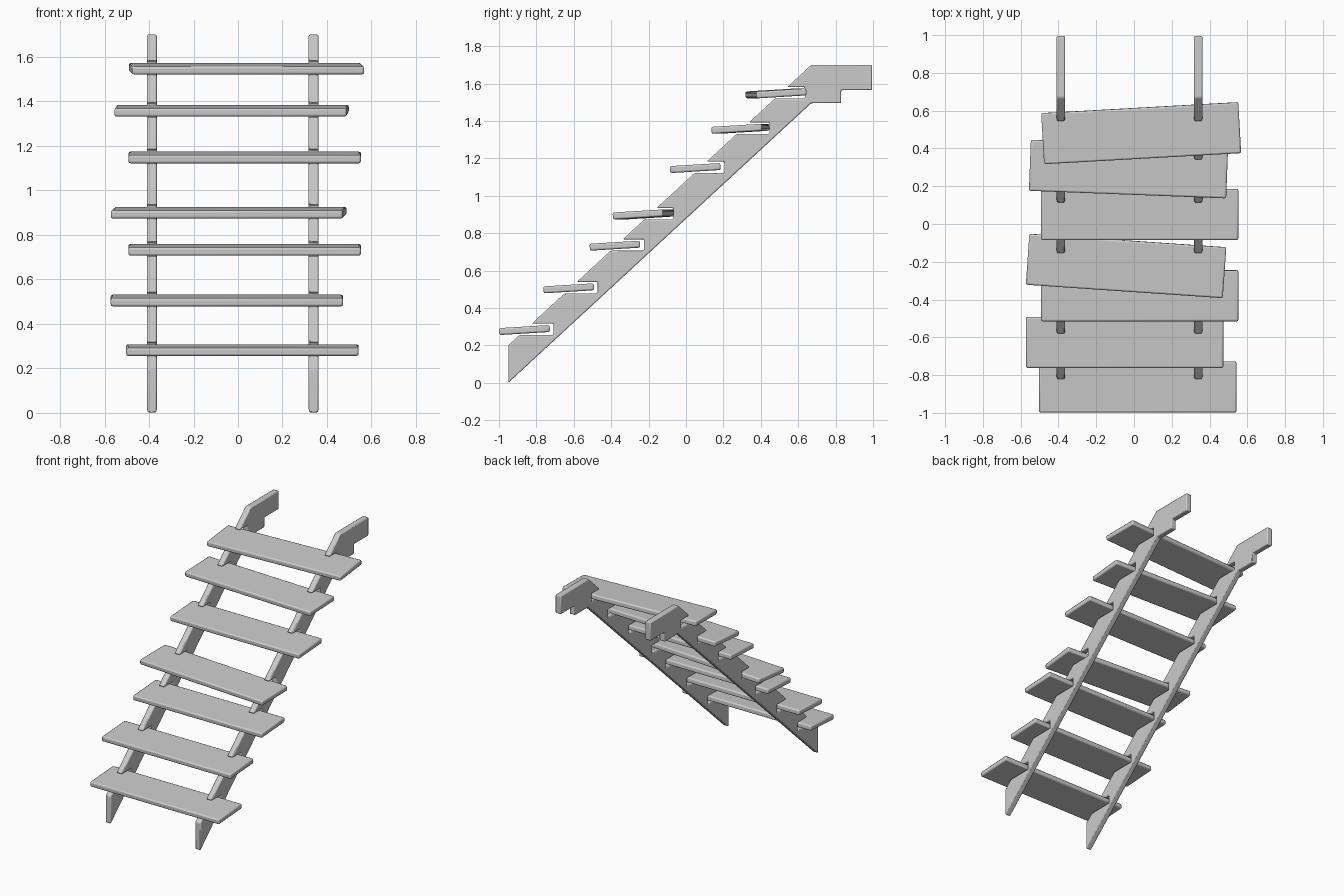
import bpy, bmesh
from math import radians, sin, cos
from mathutils import Matrix

if "Cube" in bpy.data.objects:
    bpy.data.objects.remove(bpy.data.objects["Cube"])

# tread centre (x, y, z) and yaw in degrees
TREADS = [(0.02, -0.863, 0.282, 0), (-0.05, -0.627, 0.505, 0), (0.03, -0.38, 0.733, 0),
          (-0.042, -0.222, 0.90, -3.9), (0.03, 0.05, 1.148, 0),
          (-0.029, 0.291, 1.358, -2.2), (0.038, 0.481, 1.547, 3.2)]
WIDTH, DEPTH, THICK, TILT = 1.045, 0.27, 0.037, 3.5


def finish(name, bm, bevel):
    bmesh.ops.recalc_face_normals(bm, faces=bm.faces)
    me = bpy.data.meshes.new(name)
    bm.to_mesh(me)
    bm.free()
    ob = bpy.data.objects.new(name, me)
    bpy.context.collection.objects.link(ob)
    mod = ob.modifiers.new("Bevel", 'BEVEL')
    mod.width, mod.segments = bevel, 2
    mod.limit_method = 'ANGLE'
    mod.angle_limit = radians(30)
    bpy.ops.object.select_all(action='DESELECT')
    ob.select_set(True)
    bpy.context.view_layer.objects.active = ob
    bpy.ops.object.shade_smooth_by_angle(angle=radians(35))
    return ob


def front_y(z):
    # y of the stringer's sloping upper edge at height z
    return -0.95 + (z - 0.20) * 1.62 / 1.50


# stringer side profile (y, z) with a slot for every tread
profile = [(-0.95, 0.0), (-0.95, 0.20)]
for x, y, z, yaw in TREADS:
    lo, hi, back = z - 0.027, z + 0.034, y + DEPTH / 2 + 0.02
    profile += [(front_y(lo), lo), (back, lo), (back, hi), (front_y(hi), hi)]
profile += [(0.67, 1.70), (0.995, 1.70), (0.995, 1.565), (0.83, 1.565),
            (0.83, 1.495), (0.67, 1.495)]

# side stringers
for name, cx in (("left_stringer", -0.387), ("right_stringer", 0.34)):
    bm = bmesh.new()
    face = bm.faces.new([bm.verts.new((cx - 0.0225, y, z)) for y, z in profile])
    ext = bmesh.ops.extrude_face_region(bm, geom=[face])
    verts = [g for g in ext["geom"] if isinstance(g, bmesh.types.BMVert)]
    bmesh.ops.translate(bm, verts=verts, vec=(0.045, 0, 0))
    finish(name, bm, 0.007)

# crooked plank treads
for i, (x, y, z, yaw) in enumerate(TREADS, 1):
    bm = bmesh.new()
    bmesh.ops.create_cube(bm, size=1)
    bmesh.ops.scale(bm, vec=(WIDTH, DEPTH, THICK), verts=bm.verts)
    ob = finish(f"tread_{i}", bm, 0.009)
    ob.matrix_world = (Matrix.Translation((x, y, z)) @ Matrix.Rotation(radians(yaw), 4, 'Z')
                       @ Matrix.Rotation(radians(TILT), 4, 'X'))
